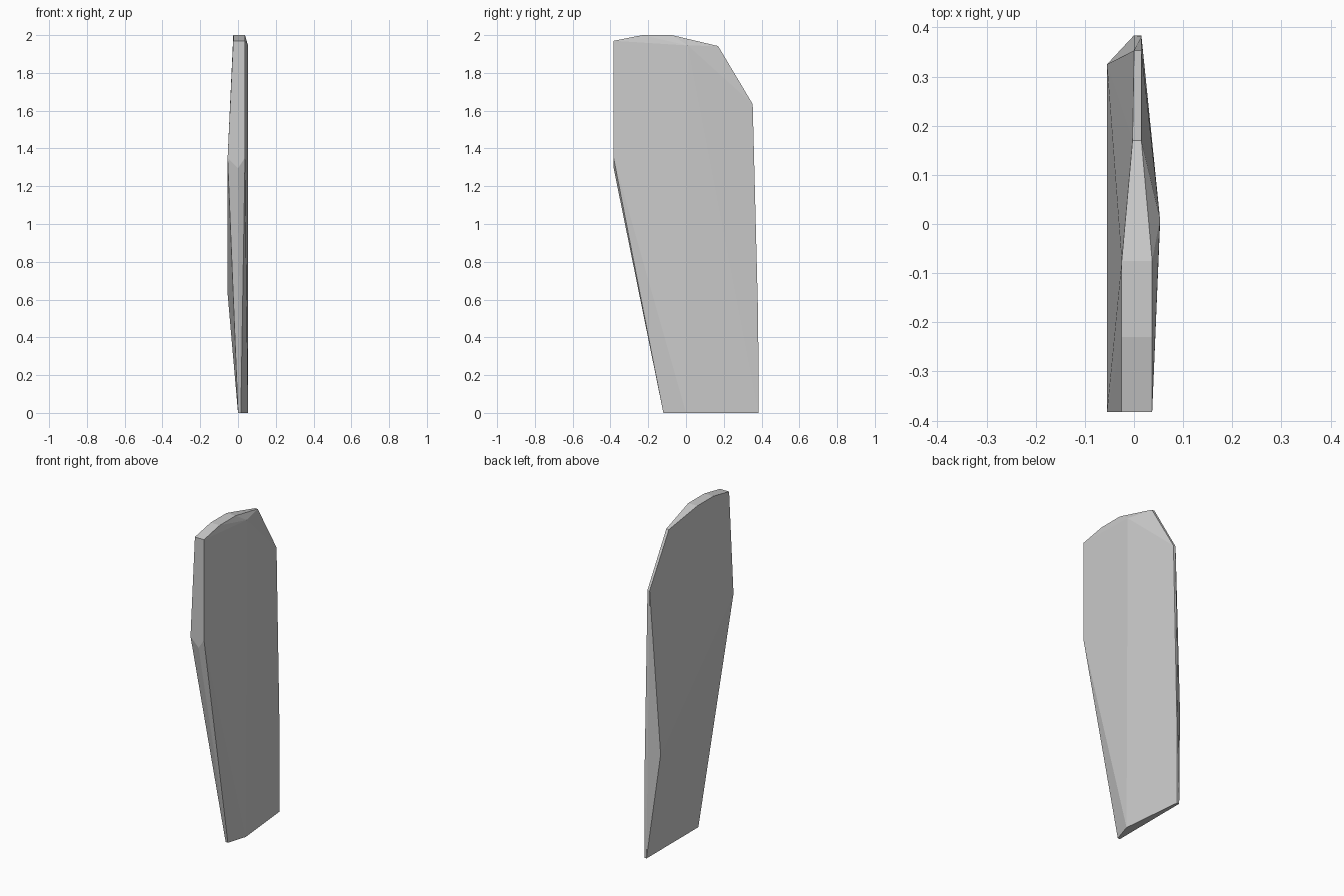
import bpy, bmesh

if "Cube" in bpy.data.objects:
    bpy.data.objects.remove(bpy.data.objects["Cube"])

# Outline in (y, z) with the left and right x at each corner
outline = [
    (-0.383, 1.97, -0.025, 0.037),
    (-0.23, 2.0, -0.025, 0.037),
    (-0.075, 2.0, -0.025, 0.037),
    (0.17, 1.942, -0.003, 0.015),
    (0.353, 1.635, 0.0, 0.015),
    (0.384, 0.0, 0.0, 0.015),
    (-0.12, 0.0, 0.0, 0.015),
    (-0.383, 1.35, -0.055, 0.037),
]
points = [(x, y, z) for y, z, xl, xr in outline for x in (xl, xr)]

# Front chin, right-hand ridge, left rear bulge and back edge kink
points += [
    (0.0, -0.383, 1.295),
    (0.053, 0.01, 1.945), (0.053, 0.0, 0.0),
    (-0.055, 0.325, 0.63),
    (0.015, 0.382, 0.5),
]

# Faceted slab: convex shell around the corners
bm = bmesh.new()
for p in points:
    bm.verts.new(p)
hull = bmesh.ops.convex_hull(bm, input=bm.verts)
loose = [v for v in bm.verts if not v.link_faces]
bmesh.ops.delete(bm, geom=loose, context='VERTS')
bmesh.ops.recalc_face_normals(bm, faces=bm.faces)
mesh = bpy.data.meshes.new("stone_slab")
bm.to_mesh(mesh)
bm.free()
slab = bpy.data.objects.new("stone_slab", mesh)
bpy.context.collection.objects.link(slab)
